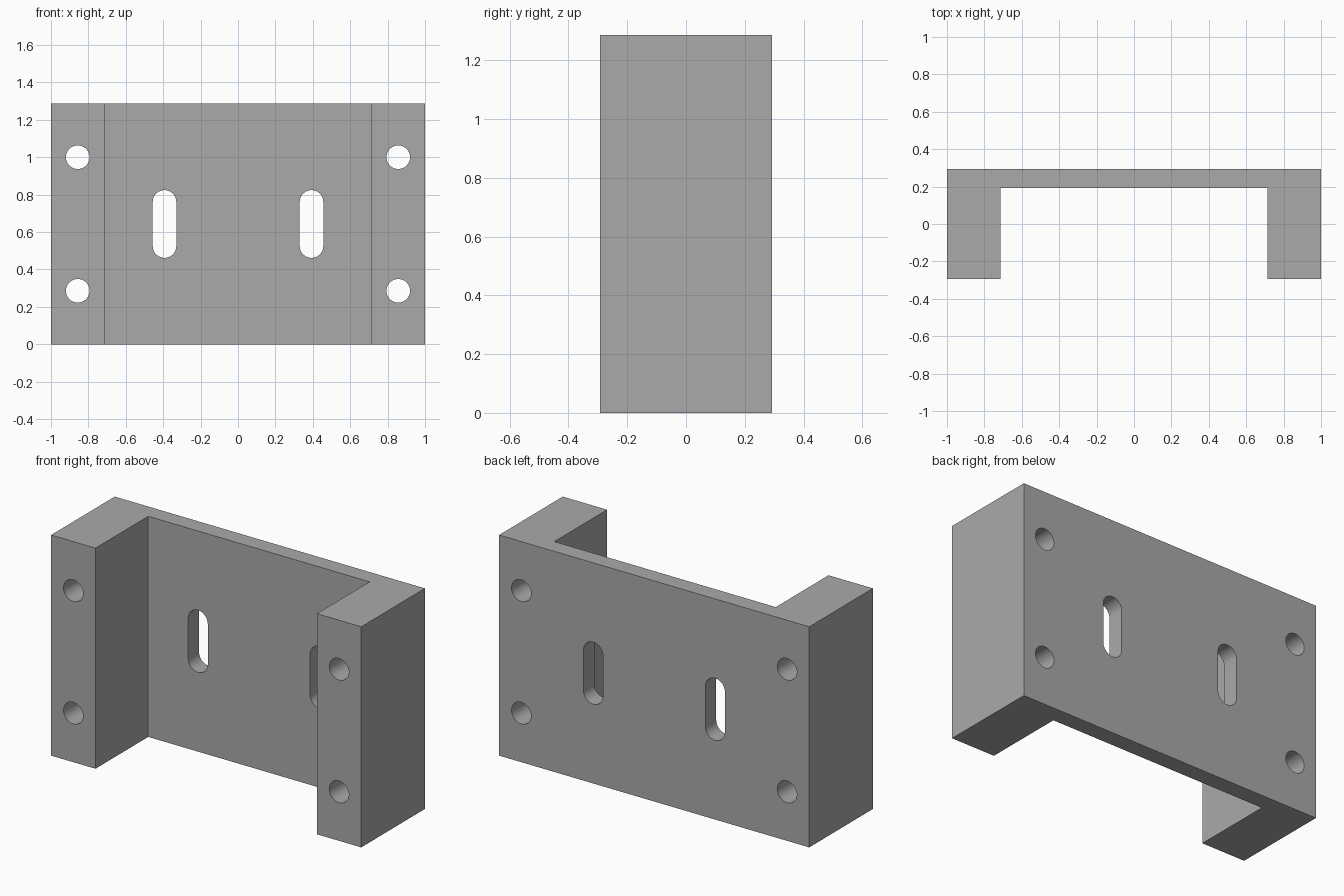
import bpy
import bmesh
import math

if "Cube" in bpy.data.objects:
    bpy.data.objects.remove(bpy.data.objects["Cube"], do_unlink=True)

HEIGHT = 1.286
DEPTH = 0.293      # half depth
INNER_X = 0.714    # inner face of each leg
WEB_Y = 0.193      # front face of the thin web
RADIUS = 0.063

grey = bpy.data.materials.new("plain grey")
grey.use_nodes = True
color = (0.4, 0.4, 0.4, 1)
grey.diffuse_color = color
grey.node_tree.nodes["Principled BSDF"].inputs["Base Color"].default_value = color


def extrude_outline(name, points, offset):
    """Make a solid by sweeping a flat outline along an offset."""
    bm = bmesh.new()
    face = bm.faces.new([bm.verts.new(p) for p in points])
    swept = bmesh.ops.extrude_face_region(bm, geom=[face])
    verts = [v for v in swept["geom"] if isinstance(v, bmesh.types.BMVert)]
    bmesh.ops.translate(bm, verts=verts, vec=offset)
    bmesh.ops.recalc_face_normals(bm, faces=bm.faces)
    mesh = bpy.data.meshes.new(name)
    bm.to_mesh(mesh)
    bm.free()
    mesh.materials.append(grey)
    obj = bpy.data.objects.new(name, mesh)
    bpy.context.collection.objects.link(obj)
    return obj


def slot_cutter(name, x, z, half_straight, steps=24):
    """Round hole, or a vertical slot when half_straight is above zero."""
    points = []
    for side in (1, -1):
        for i in range(steps + (half_straight > 0)):
            a = math.pi * i / steps
            points.append((x + side * RADIUS * math.cos(a), -1,
                           z + side * (half_straight + RADIUS * math.sin(a))))
    return extrude_outline(name, points, (0, 2, 0))


# Channel bracket: U-shaped plan extruded upward
half = [(INNER_X, WEB_Y), (INNER_X, -DEPTH), (1, -DEPTH), (1, DEPTH)]
outline = half + [(-x, y) for x, y in reversed(half)]
bracket = extrude_outline("channel_bracket", [(x, y, 0) for x, y in outline], (0, 0, HEIGHT))

# Bolt holes through the legs and adjustment slots through the web
cutters = []
for side in (-1, 1):
    for z in (0.286, 1.0):
        cutters.append(slot_cutter("bolt_hole_cutter", side * 0.857, z, 0))
    cutters.append(slot_cutter("slot_cutter", side * 0.393, HEIGHT / 2, 0.118))

bpy.context.view_layer.objects.active = bracket
bracket.select_set(True)
for cutter in cutters:
    mod = bracket.modifiers.new("cut", "BOOLEAN")
    mod.operation = "DIFFERENCE"
    mod.solver = "EXACT"
    mod.object = cutter
    bpy.ops.object.modifier_apply(modifier=mod.name)
    bpy.data.objects.remove(cutter, do_unlink=True)

bpy.ops.object.shade_smooth_by_angle(angle=math.radians(30))
